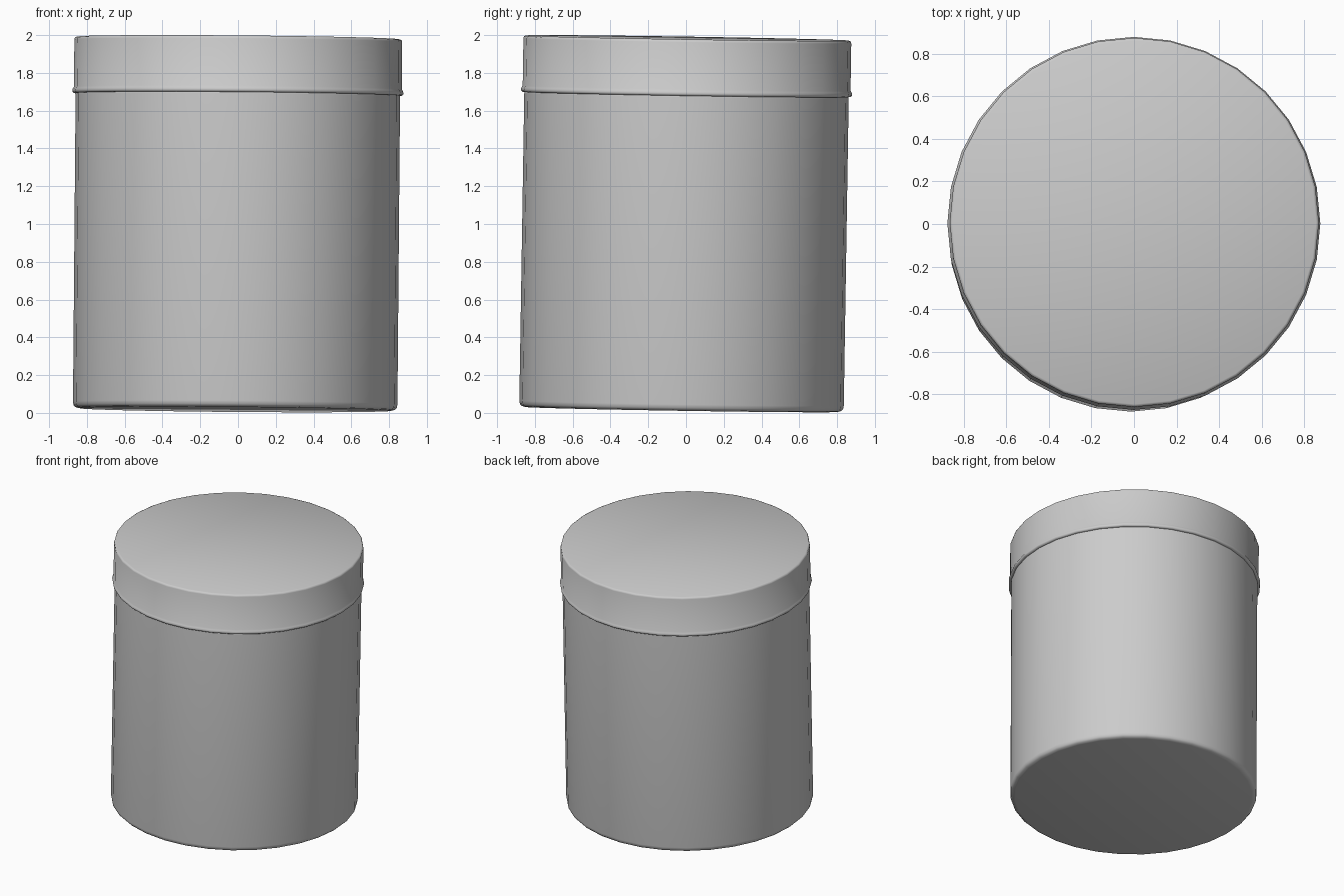
import bpy, bmesh, math
from mathutils import Vector

cube = bpy.data.objects.get("Cube")
if cube:
    bpy.data.objects.remove(cube, do_unlink=True)

SIDES = 32
BASE = Vector((-0.015, -0.024, 0.018))   # centre of the underside
AXIS = Vector((0.0085, 0.016, 1.0))      # the jar leans very slightly

grey = bpy.data.materials.new("plain_grey")
grey.use_nodes = True
grey.diffuse_color = (0.6, 0.6, 0.6, 1)
grey.node_tree.nodes["Principled BSDF"].inputs["Base Color"].default_value = (0.6, 0.6, 0.6, 1)


def turned(name, profile):
    """Closed solid of revolution from (radius, height) points, bottom to top."""
    bm = bmesh.new()
    rings = []
    for r, z in profile:
        angles = [2 * math.pi * i / SIDES for i in range(SIDES)]
        rings.append([bm.verts.new((r * math.cos(a), r * math.sin(a), z)) for a in angles])
    for low, high in zip(rings, rings[1:]):
        for i in range(SIDES):
            j = (i + 1) % SIDES
            bm.faces.new((low[i], low[j], high[j], high[i]))
    bm.faces.new(rings[0][::-1])
    bm.faces.new(rings[-1])
    mesh = bpy.data.meshes.new(name)
    bm.to_mesh(mesh)
    bm.free()
    mesh.materials.append(grey)
    mesh.shade_smooth()
    obj = bpy.data.objects.new(name, mesh)
    bpy.context.collection.objects.link(obj)
    obj.location = BASE
    obj.rotation_mode = 'QUATERNION'
    obj.rotation_quaternion = Vector((0, 0, 1)).rotation_difference(AXIS)
    return obj


# Jar body with a rounded foot
turned("jar_body", [(0.825, 0), (0.845, 0.005), (0.856, 0.016), (0.859, 0.034),
                    (0.859, 1.66), (0.859, 1.69)])

# Lid with a rolled lower rim and a softened top edge
turned("jar_lid", [(0.85, 1.668), (0.868, 1.668), (0.875, 1.674), (0.877, 1.682),
                   (0.874, 1.692), (0.868, 1.702), (0.868, 1.952), (0.865, 1.962),
                   (0.855, 1.967)])
